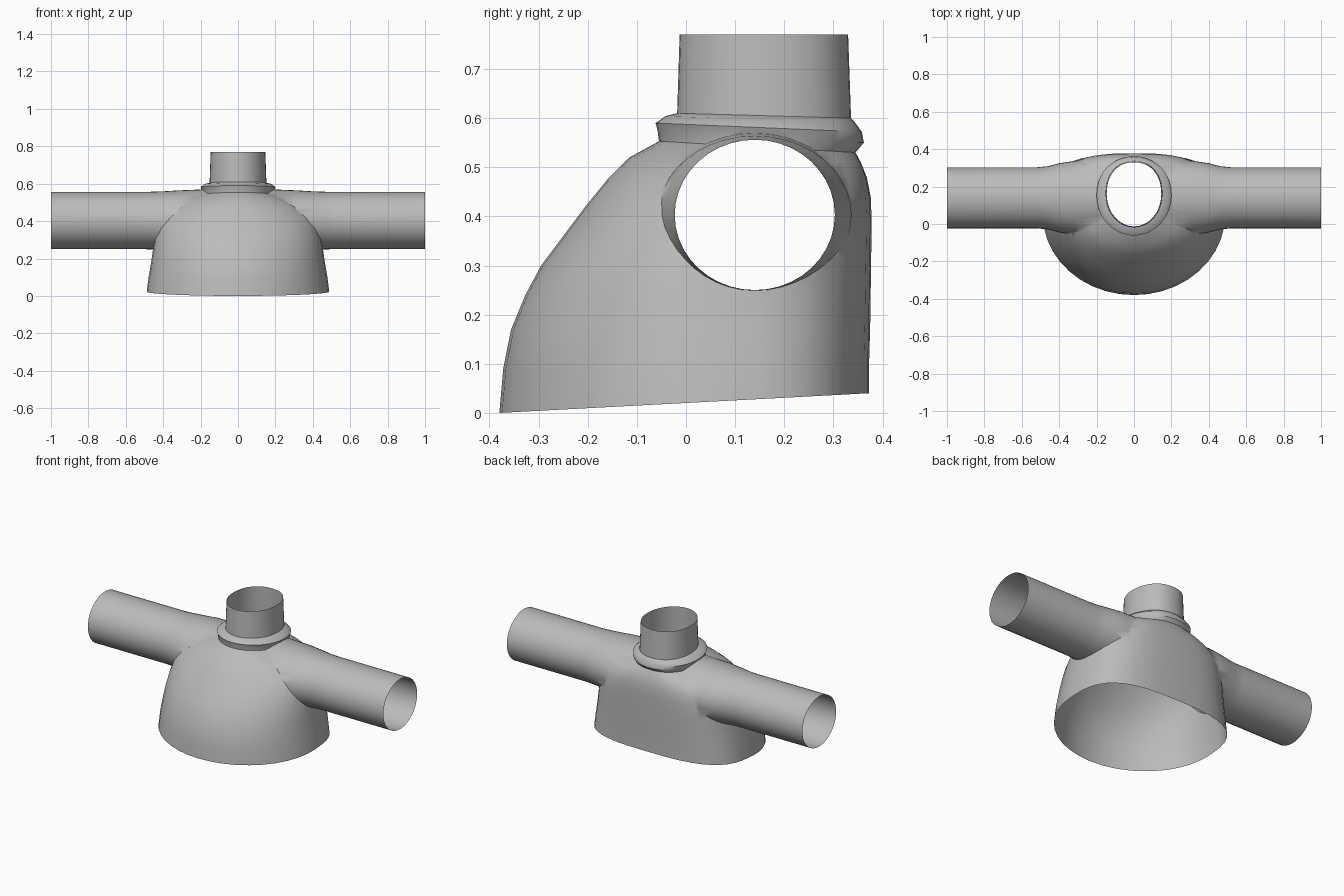
import bpy, bmesh, math
from mathutils import Vector

cube = bpy.data.objects.get("Cube")
if cube:
    bpy.data.objects.remove(cube, do_unlink=True)

SIDES = 40
grey = bpy.data.materials.new("plain grey")
grey.use_nodes = True
GREY = (0.5, 0.5, 0.5, 1)
grey.diffuse_color = GREY
grey.node_tree.nodes["Principled BSDF"].inputs["Base Color"].default_value = GREY


def curve(value, power):
    return math.copysign(abs(value) ** (2 / power), value)


def body_ring(front, back, half, z_front, z_back, mid, power):
    """Oval with a round front and a squarer back, tilted along y."""
    points = []
    for i in range(SIDES):
        a = 2 * math.pi * i / SIDES
        c, s = math.cos(a), math.sin(a)
        p = power if s > 0 else 2
        x = half * curve(c, p)
        y = mid + curve(s, p) * ((back - mid) if s > 0 else (mid - front))
        t = (y - front) / (back - front)
        points.append(Vector((x, y, z_front + t * (z_back - z_front))))
    return points


def arm_ring(x, ry, rz, side):
    angles = [2 * math.pi * i / SIDES for i in range(SIDES)]
    return [Vector((side * x, 0.14 + ry * math.cos(a), 0.403 + rz * math.sin(a)))
            for a in angles]


def loft(name, rings):
    """Closed skin through a list of rings."""
    bm = bmesh.new()
    loops = [[bm.verts.new(p) for p in ring] for ring in rings]
    for low, high in zip(loops, loops[1:]):
        for i in range(SIDES):
            j = (i + 1) % SIDES
            bm.faces.new((low[i], low[j], high[j], high[i]))
    bm.faces.new(loops[0])
    bm.faces.new(loops[-1])
    bmesh.ops.recalc_face_normals(bm, faces=bm.faces)
    mesh = bpy.data.meshes.new(name)
    bm.to_mesh(mesh)
    bm.free()
    mesh.materials.append(grey)
    obj = bpy.data.objects.new(name, mesh)
    bpy.context.collection.objects.link(obj)
    return obj


# Torso, collar and neck: front, back, half width, z front, z back, mid, power
body = loft("torso_with_neck", [body_ring(*r) for r in (
    (-0.38, 0.373, 0.488, 0.0, 0.04, 0.05, 3),
    (-0.372, 0.373, 0.478, 0.09, 0.11, 0.05, 3),
    (-0.356, 0.375, 0.465, 0.17, 0.18, 0.05, 3),
    (-0.327, 0.376, 0.455, 0.24, 0.25, 0.05, 3),
    (-0.295, 0.377, 0.445, 0.30, 0.32, 0.06, 3),
    (-0.25, 0.378, 0.43, 0.36, 0.39, 0.07, 3),
    (-0.205, 0.376, 0.405, 0.42, 0.44, 0.09, 2.8),
    (-0.16, 0.368, 0.36, 0.475, 0.48, 0.11, 2.6),
    (-0.115, 0.356, 0.29, 0.52, 0.51, 0.13, 2.4),
    (-0.055, 0.345, 0.19, 0.553, 0.53, 0.15, 2.2),
    # collar
    (-0.058, 0.362, 0.192, 0.575, 0.55, 0.15, 2.2),
    (-0.062, 0.358, 0.2, 0.59, 0.572, 0.15, 2.2),
    (-0.042, 0.345, 0.182, 0.604, 0.59, 0.15, 2.2),
    # neck
    (-0.018, 0.336, 0.152, 0.61, 0.6, 0.16, 2.2),
    (-0.013, 0.33, 0.146, 0.77, 0.77, 0.16, 2.2),
)])

# Sleeves, flaring where they join the torso
for side, label in ((1, "left_sleeve"), (-1, "right_sleeve")):
    sleeve = loft(label, [arm_ring(x, ry, rz, side) for x, ry, rz in (
        (1.0, 0.163, 0.153), (0.52, 0.163, 0.153), (0.46, 0.169, 0.154),
        (0.4, 0.185, 0.156), (0.32, 0.197, 0.161), (0.15, 0.197, 0.168))])
    union = body.modifiers.new(label, "BOOLEAN")
    union.operation = "UNION"
    union.solver = "EXACT"
    union.object = sleeve
    bpy.context.view_layer.objects.active = body
    bpy.ops.object.modifier_apply(modifier=union.name)
    bpy.data.objects.remove(sleeve, do_unlink=True)

# Open the hem, neck and sleeve ends
bm = bmesh.new()
bm.from_mesh(body.data)
ends = []
for f in bm.faces:
    c = f.calc_center_median()
    if abs(c.x) > 0.99 or c.z > 0.765 or (c.z < 0.06 and f.normal.z < -0.9):
        ends.append(f)
bmesh.ops.delete(bm, geom=ends, context="FACES")
bm.to_mesh(body.data)
bm.free()

bpy.ops.object.select_all(action="DESELECT")
body.select_set(True)
bpy.context.view_layer.objects.active = body
bpy.ops.object.shade_smooth_by_angle(angle=math.radians(40))
